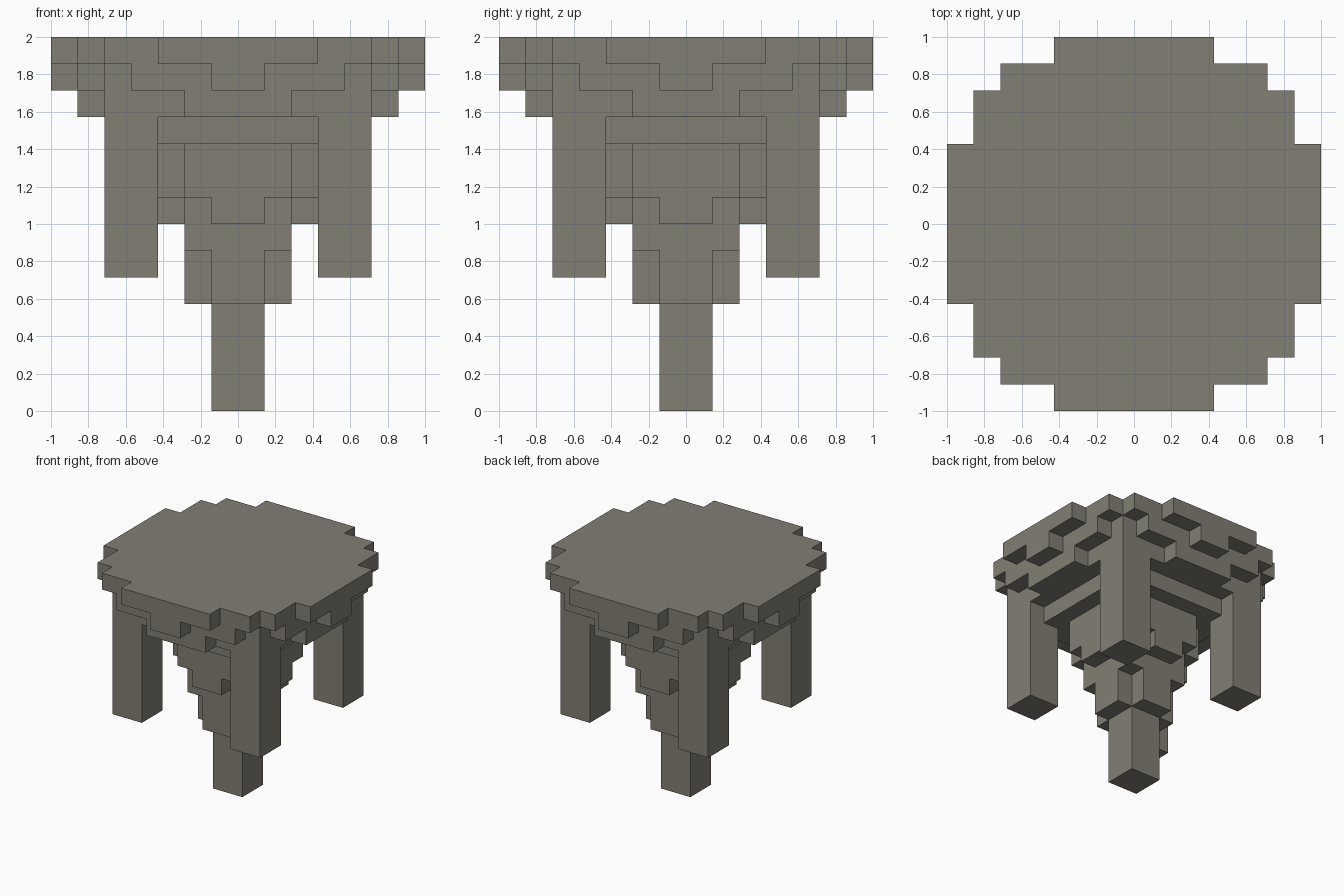
import bpy
import bmesh

cube = bpy.data.objects.get("Cube")
if cube:
    bpy.data.objects.remove(cube, do_unlink=True)

UNIT = 1 / 7  # size of one block

stone = bpy.data.materials.new("grey_brown_stone")
stone.use_nodes = True
colour = (0.225, 0.21, 0.178, 1)
stone.diffuse_color = colour
stone.node_tree.nodes["Principled BSDF"].inputs["Base Color"].default_value = colour


def stepped_outline(steps):
    """Four-fold symmetric outline from (half x, half y) steps of one quarter."""
    quarter = []
    for i, (x, y) in enumerate(steps):
        if i:
            quarter.append((x, steps[i - 1][1]))
        quarter.append((x, y))
    outline = []
    for _ in range(4):
        outline += quarter
        quarter = [(-y, x) for x, y in quarter]
    return outline


def prism(name, outline, bottom, top):
    bm = bmesh.new()
    face = bm.faces.new([bm.verts.new((x * UNIT, y * UNIT, bottom * UNIT))
                         for x, y in outline])
    grown = bmesh.ops.extrude_face_region(bm, geom=[face], use_keep_orig=True)
    verts = [v for v in grown["geom"] if isinstance(v, bmesh.types.BMVert)]
    bmesh.ops.translate(bm, verts=verts, vec=(0, 0, (top - bottom) * UNIT))
    bmesh.ops.recalc_face_normals(bm, faces=bm.faces)
    mesh = bpy.data.meshes.new(name)
    bm.to_mesh(mesh)
    bm.free()
    mesh.materials.append(stone)
    obj = bpy.data.objects.new(name, mesh)
    bpy.context.collection.objects.link(obj)
    return obj


# Round top and the stepped underside down to the centre post
layers = [
    ("top_slab", [(7, 3), (6, 5), (5, 6), (3, 7)], 13, 14),
    ("upper_rim", [(7, 1), (6, 4), (5, 5), (4, 6), (1, 7)], 12, 13),
    ("lower_rim", [(6, 2), (5, 5), (2, 6)], 11, 12),
    ("square_base", [(4, 4)], 10, 11),
    ("core_block", [(3, 2), (2, 3)], 8, 10),
    ("core_step", [(3, 1), (2, 2), (1, 3)], 7, 8),
    ("post_collar", [(2, 2)], 6, 7),
    ("post_cross", [(2, 1), (1, 2)], 4, 6),
    ("centre_post", [(1, 1)], 0, 4),
]
for name, steps, bottom, top in layers:
    prism(name, stepped_outline(steps), bottom, top)

# Four hanging corner legs
for side, sx in (("left", 1), ("right", -1)):
    for end, sy in (("front", -1), ("back", 1)):
        square = [(3, 3), (5, 3), (5, 5), (3, 5)]
        prism(f"{end}_{side}_leg", [(x * sx, y * sy) for x, y in square], 5, 11)
